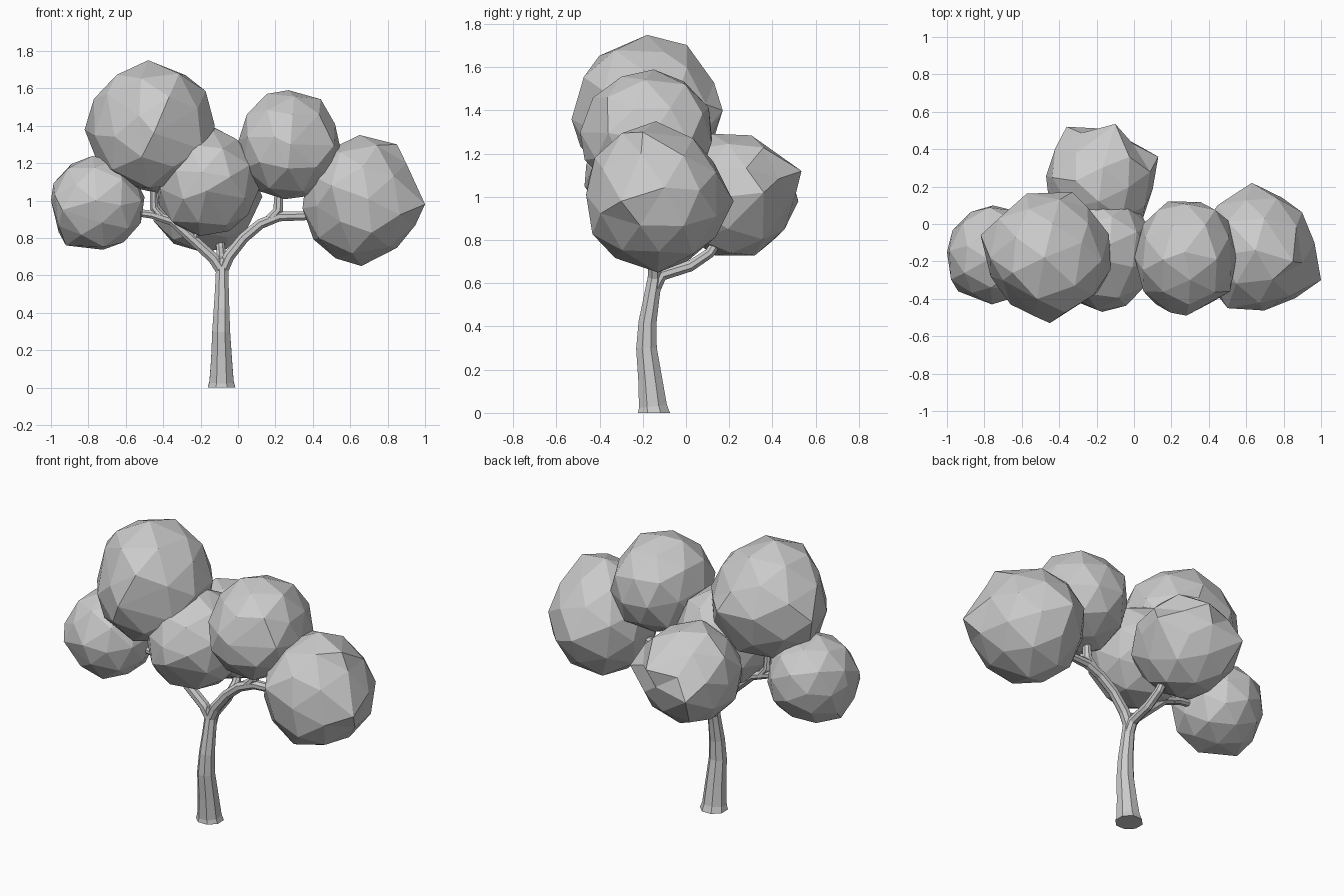
import bpy, bmesh, math, random
from mathutils import Vector, Euler

random.seed(4)


def finish(name, bm):
    mesh = bpy.data.meshes.new(name)
    bmesh.ops.recalc_face_normals(bm, faces=bm.faces)
    bm.to_mesh(mesh)
    bm.free()
    obj = bpy.data.objects.new(name, mesh)
    bpy.context.collection.objects.link(obj)
    return obj


def tube(name, path, sides=8):
    """Flat-sided tube through points given as (x, y, z, radius)."""
    bm = bmesh.new()
    pts = [Vector(p[:3]) for p in path]
    side = Vector((0, 1, 0)) if abs((pts[-1] - pts[0]).x) > 0.1 else Vector((1, 0, 0))
    rings = []
    for i, p in enumerate(pts):
        d = (pts[min(i + 1, len(pts) - 1)] - pts[max(i - 1, 0)]).normalized()
        if i == 0 and name == "trunk":
            d = Vector((0, 0, 1))
        u = (side - d * side.dot(d)).normalized()
        v = d.cross(u)
        ring = []
        for k in range(sides):
            a = 2 * math.pi * (k + 0.5) / sides
            ring.append(bm.verts.new(p + 1.1 * path[i][3] * (u * math.cos(a) + v * math.sin(a))))
        rings.append(ring)
    for a, b in zip(rings, rings[1:]):
        for k in range(sides):
            n = (k + 1) % sides
            bm.faces.new((a[k], a[n], b[n], b[k]))
    bm.faces.new(rings[0])
    bm.faces.new(rings[-1])
    return finish(name, bm)


def clump(name, centre, radii, tips):
    """Faceted irregular leaf ball; the vertex nearest each tip moves onto it."""
    bm = bmesh.new()
    bmesh.ops.create_icosphere(bm, subdivisions=2, radius=1)
    rot = Euler([random.uniform(0, 6) for _ in range(3)]).to_matrix()
    c = Vector(centre)
    for v in bm.verts:
        p = rot @ v.co * random.uniform(0.99, 1.07)
        v.co = c + Vector([max(-1, min(1, p[i])) * radii[i] for i in range(3)])
    free = list(bm.verts)
    for t in tips:
        t = Vector(t)
        v = min(free, key=lambda w: (w.co - t).length)
        v.co = t
        free.remove(v)
    return finish(name, bm)


# Trunk, flared at the foot and leaning slightly
tube("trunk", [(-0.088, -0.148, 0, 0.073), (-0.088, -0.153, 0.03, 0.064),
               (-0.088, -0.165, 0.15, 0.055), (-0.09, -0.183, 0.3, 0.047),
               (-0.088, -0.178, 0.42, 0.041), (-0.086, -0.16, 0.53, 0.036),
               (-0.085, -0.145, 0.62, 0.033), (-0.085, -0.14, 0.69, 0.028)])

# Main branches
tube("left_branch", [(-0.085, -0.145, 0.62, 0.03), (-0.13, -0.145, 0.69, 0.029),
                     (-0.25, -0.15, 0.80, 0.027), (-0.35, -0.15, 0.89, 0.025),
                     (-0.46, -0.15, 0.925, 0.021), (-0.66, -0.15, 0.95, 0.017)])
tube("right_branch", [(-0.085, -0.145, 0.62, 0.03), (-0.05, -0.145, 0.70, 0.03),
                      (0.03, -0.145, 0.80, 0.028), (0.12, -0.15, 0.875, 0.027),
                      (0.22, -0.15, 0.915, 0.026), (0.50, -0.14, 0.92, 0.019)])
tube("back_branch", [(-0.085, -0.145, 0.58, 0.03), (-0.085, -0.11, 0.64, 0.027),
                     (-0.088, 0.02, 0.68, 0.025), (-0.092, 0.11, 0.74, 0.023),
                     (-0.11, 0.2, 0.88, 0.018)])

# Upright twigs into the upper clumps
tube("left_twig", [(-0.40, -0.15, 0.90, 0.022), (-0.45, -0.15, 0.96, 0.021),
                   (-0.455, -0.16, 1.12, 0.017)])
tube("right_twig", [(0.17, -0.15, 0.90, 0.026), (0.215, -0.15, 0.95, 0.026),
                    (0.22, -0.155, 1.1, 0.02)])
tube("centre_twig", [(-0.24, -0.15, 0.79, 0.02), (-0.2, -0.155, 0.88, 0.018),
                     (-0.17, -0.16, 1.0, 0.015)])

# Foliage clumps: centre, radii, outstanding corners
clump("foliage_upper_left", (-0.455, -0.17, 1.385), (0.33, 0.335, 0.345),
      [(-0.48, -0.18, 1.75), (-0.45, -0.53, 1.36), (-0.82, -0.06, 1.38),
       (-0.70, -0.30, 1.57), (-0.28, -0.1, 1.67), (-0.33, 0.17, 1.4)])
clump("foliage_left", (-0.75, -0.16, 0.985), (0.25, 0.26, 0.253),
      [(-1.0, -0.15, 1.0), (-0.94, -0.36, 0.95), (-0.92, -0.2, 0.76), (-0.76, -0.43, 1.0)])
clump("foliage_front", (-0.165, -0.16, 1.1), (0.28, 0.305, 0.29),
      [(-0.15, -0.2, 1.40), (0.12, -0.2, 1.18), (-0.17, -0.47, 1.05)])
clump("foliage_back", (-0.185, 0.22, 1.01), (0.285, 0.29, 0.285),
      [(-0.1, 0.535, 1.12), (-0.36, 0.52, 0.98), (0.13, 0.36, 1.02)])
clump("foliage_upper_right", (0.275, -0.175, 1.295), (0.275, 0.305, 0.288),
      [(0.27, -0.15, 1.59), (0.28, -0.49, 1.3)])
clump("foliage_right", (0.655, -0.145, 1.0), (0.31, 0.32, 0.325),
      [(1.0, -0.3, 0.98), (0.66, -0.13, 0.65), (0.63, 0.22, 0.98),
       (0.65, -0.14, 1.35), (0.85, -0.2, 1.3), (0.5, -0.45, 1.08)])
